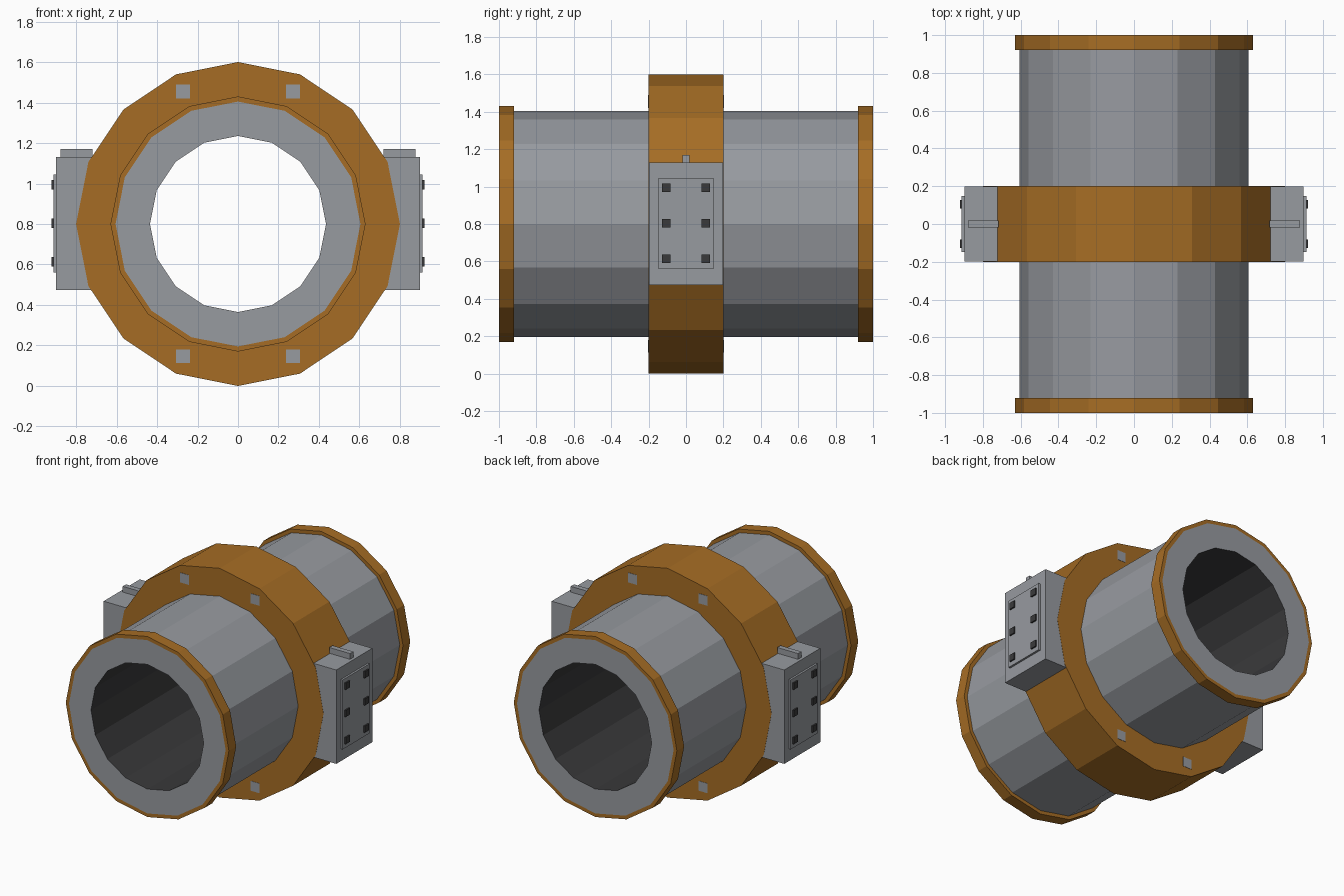
import bpy, bmesh, math

if "Cube" in bpy.data.objects:
    bpy.data.objects.remove(bpy.data.objects["Cube"])

SIDES = 16
CZ = 0.8  # height of the pipe axis


def material(name, rgb):
    m = bpy.data.materials.new(name)
    m.diffuse_color = (*rgb, 1)
    m.use_nodes = True
    m.node_tree.nodes["Principled BSDF"].inputs["Base Color"].default_value = m.diffuse_color
    return m


ORANGE = material("burnt_orange", (0.38, 0.152, 0.018))
GREY = material("steel_grey", (0.31, 0.325, 0.35))
DARK = material("dark_grey", (0.042, 0.042, 0.044))


def finish(bm, name, mats):
    bmesh.ops.recalc_face_normals(bm, faces=bm.faces)
    mesh = bpy.data.meshes.new(name)
    bm.to_mesh(mesh)
    bm.free()
    for m in mats:
        mesh.materials.append(m)
    obj = bpy.data.objects.new(name, mesh)
    bpy.context.collection.objects.link(obj)
    return obj


def tube(name, r_in, r_out, y0, y1, mats):
    """Faceted tube along y; the bore takes the last material."""
    bm = bmesh.new()
    profile = [(r_out, y0), (r_out, y1), (r_in, y1), (r_in, y0)]
    rings = []
    for i in range(SIDES):
        a = 2 * math.pi * i / SIDES
        rings.append([bm.verts.new((r * math.sin(a), y, CZ + r * math.cos(a)))
                      for r, y in profile])
    for i in range(SIDES):
        p, q = rings[i], rings[(i + 1) % SIDES]
        for k in range(4):
            n = (k + 1) % 4
            f = bm.faces.new((p[k], p[n], q[n], q[k]))
            f.material_index = len(mats) - 1 if k == 2 else 0
    return finish(bm, name, mats)


def box(name, x, y, z, mat):
    """Box from (min, max) ranges."""
    bm = bmesh.new()
    bmesh.ops.create_cube(bm, size=1)
    for v in bm.verts:
        for i, (lo, hi) in enumerate((x, y, z)):
            v.co[i] = lo if v.co[i] < 0 else hi
    return finish(bm, name, [mat])


# Main pipe with dark bore, end flanges and centre collar
tube("pipe", 0.435, 0.605, -1, 1, [GREY, DARK])
tube("front_flange", 0.605, 0.63, -1, -0.92, [ORANGE])
tube("back_flange", 0.605, 0.63, 0.92, 1, [ORANGE])
tube("collar", 0.6, 0.8, -0.2, 0.2, [ORANGE])

# Square pins showing on both collar faces
for sx in (-1, 1):
    for z in (0.147, 1.455):
        cx = sx * 0.272
        box("collar_pin", (cx - 0.034, cx + 0.034), (-0.202, 0.202),
            (z - 0.034, z + 0.034), GREY)

# Side housings, each with a cover plate, six bolts and a top rib
for s in (-1, 1):
    def span(a, b):
        return tuple(sorted((s * a, s * b)))
    box("side_housing", span(0.70, 0.898), (-0.199, 0.199), (0.475, 1.13), GREY)
    box("cover_plate", span(0.89, 0.912), (-0.148, 0.148), (0.56, 1.045), GREY)
    box("top_rib", span(0.718, 0.878), (-0.018, 0.018), (1.12, 1.17), GREY)
    for y in (-0.105, 0.105):
        for z in (0.614, 0.804, 0.994):
            box("cover_bolt", span(0.90, 0.922), (y - 0.023, y + 0.023),
                (z - 0.023, z + 0.023), DARK)
